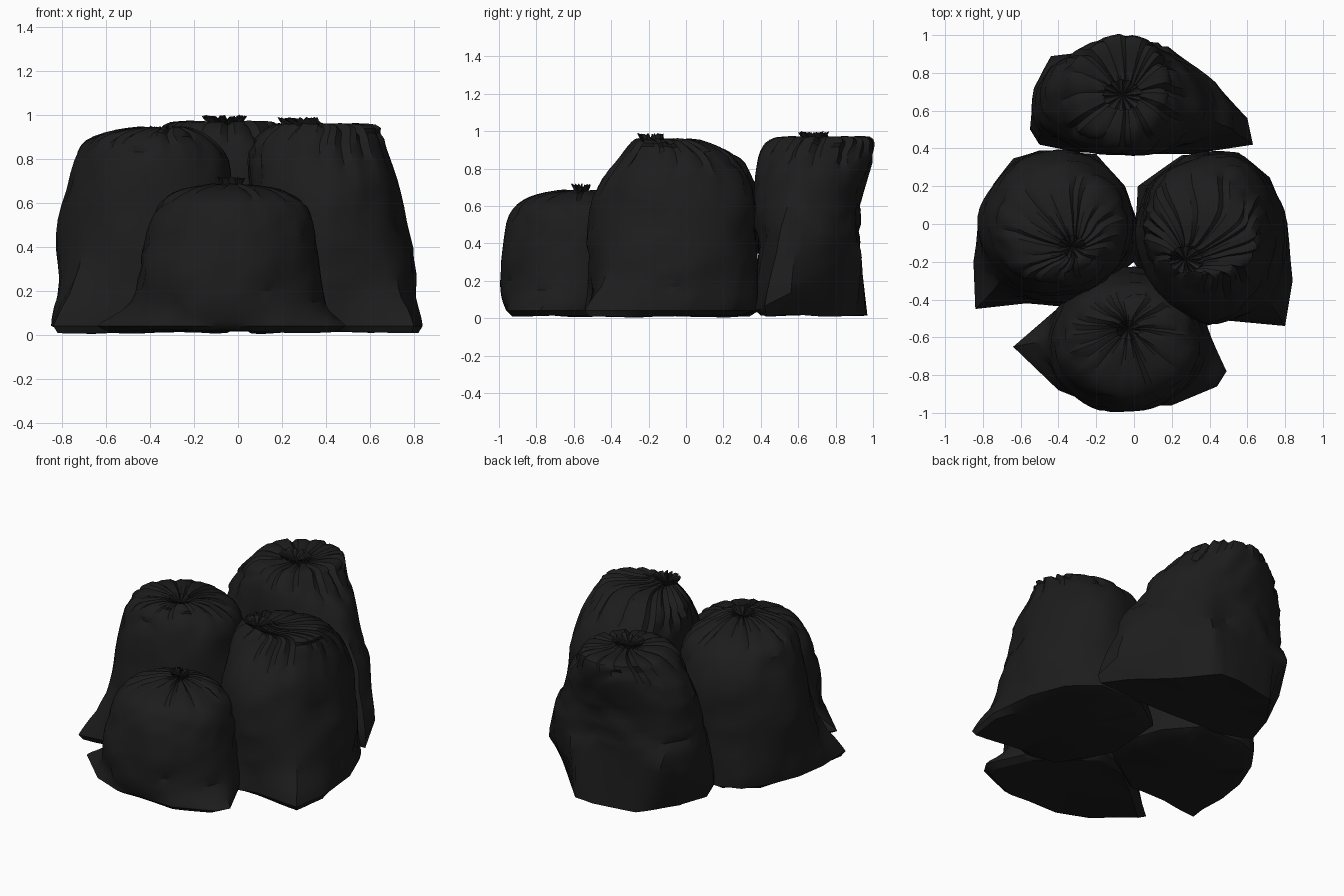
import bpy
import bmesh
import math
import random
from mathutils import Vector, noise

old = bpy.data.objects.get("Cube")
if old:
    bpy.data.objects.remove(old, do_unlink=True)

SEGMENTS = 56
STEPS = 4

plastic = bpy.data.materials.new("black_plastic")
plastic.use_nodes = True
black = (0.012, 0.012, 0.012, 1)
plastic.diffuse_color = black
shader = plastic.node_tree.nodes["Principled BSDF"]
shader.inputs["Base Color"].default_value = black
shader.inputs["Roughness"].default_value = 0.6


def outline_point(outline, centre, angle):
    """Where a ray from the centre meets an outline."""
    direction = Vector((math.cos(angle), math.sin(angle)))
    best = 0
    for i, corner in enumerate(outline):
        a = Vector(corner) - centre
        edge = Vector(outline[(i + 1) % len(outline)]) - centre - a
        det = direction.cross(edge)
        if abs(det) < 1e-9:
            continue
        distance, along = a.cross(edge) / det, a.cross(direction) / det
        if distance > 0 and -1e-6 <= along <= 1 + 1e-6:
            best = max(best, distance)
    return centre + direction * best


def trace(outline, centre, angles):
    """Sample an outline by angle, keeping its corners pointed."""
    points = [outline_point(outline, centre, a) for a in angles]
    for corner in outline:
        near = min(range(SEGMENTS), key=lambda i: (points[i] - Vector(corner)).length)
        points[near] = Vector(corner)
    return points


def catmull(a, b, c, d, t):
    return (b * 2 + (c - a) * t + (a * 2 - b * 5 + c * 4 - d) * t * t
            + (b * 3 - a - c * 3 + d) * t ** 3) / 2


def make_bag(name, seed, outline, rings, base=None, lift=0):
    """Loft a rim outline up through (z, x, y, rx, ry, rim share) rings.
    Lift raises the rim towards the back; base is the outline on the ground."""
    rng = random.Random(seed)
    offset = Vector((seed * 7.3, seed * 3.1, 0))
    centre = sum((Vector(p) for p in outline), Vector((0, 0))) / len(outline)
    angles = [math.tau * i / SEGMENTS for i in range(SEGMENTS)]
    rim = trace(outline, centre, angles)
    if base:
        ground = trace(base, centre, angles)
    else:
        ground = [p.lerp(centre, 0.1) for p in rim]

    front = min(p.y for p in rim)
    keys = [[p.to_3d() for p in ground],
            [Vector((p.x, p.y, 0.04 + lift * (p.y - front))) for p in rim]]
    for p in keys[0]:
        p.z = 0.012 + 0.02 * noise.noise(p * 3 + offset)
    for z, x, y, rx, ry, share in rings:
        keys.append([Vector((x + rx * math.cos(a), y + ry * math.sin(a), z)).lerp(
            Vector((p.x, p.y, z)), share) for a, p in zip(angles, rim)])

    # broad gathered folds of uneven depth around the neck
    pleat = []
    while len(pleat) < SEGMENTS:
        ridge = rng.uniform(0.1, 0.6)
        pleat += [rng.uniform(-1.4, -0.3), ridge] + [ridge * 0.6] * rng.randint(0, 3)
    rows = [keys[0]]
    last = len(keys) - 1
    for k in range(1, last):
        for s in range(STEPS):
            rows.append([catmull(keys[k - 1][i], keys[k][i], keys[k + 1][i],
                                 keys[min(k + 2, last)][i], s / STEPS)
                         for i in range(SEGMENTS)])
    rows.append(keys[last])

    bm = bmesh.new()
    top = rings[-1][0]
    loops = []
    for r, row in enumerate(rows):
        hub = sum(row, Vector()) / SEGMENTS
        rise = r / (len(rows) - 1)
        gather = max(0, rise - 0.4) / 0.6
        loop = []
        for i, p in enumerate(row):
            out = p - hub
            out.z = 0
            size = out.length
            # sharp valley creases and broad soft dents in the film
            fold = noise.noise(Vector((p.x * 2.5, p.y * 2.5, p.z * 6)) + offset)
            dent = noise.noise(p * 4 + offset)
            crease = max(0, 0.12 - abs(fold)) * 0.17
            body = min(1, max(0, r - 1) / 4)
            move = body * (dent * 0.025 - crease) * min(1, size * 4)
            move += pleat[i] * 0.14 * size * gather
            q = p + out.normalized() * move
            q.z += pleat[i] * 0.02 * gather
            q.z = min(max(q.z, 0), top + 0.015)
            loop.append(bm.verts.new(q))
        loops.append(loop)
    for low, high in zip(loops, loops[1:]):
        for i in range(SEGMENTS):
            j = (i + 1) % SEGMENTS
            bm.faces.new((low[i], low[j], high[j], high[i]))
    # slightly raised underside and sunken mouth
    for loop, shift, flip in ((loops[0], 0.015, True), (loops[-1], -0.03, False)):
        middle = sum((v.co for v in loop), Vector()) / SEGMENTS
        tip = bm.verts.new(middle + Vector((0, 0, shift)))
        for i in range(SEGMENTS):
            j = (i + 1) % SEGMENTS
            bm.faces.new((loop[j], loop[i], tip) if flip else (loop[i], loop[j], tip))
    bmesh.ops.recalc_face_normals(bm, faces=bm.faces)

    mesh = bpy.data.meshes.new(name)
    bm.to_mesh(mesh)
    bm.free()
    mesh.materials.append(plastic)
    obj = bpy.data.objects.new(name, mesh)
    bpy.context.collection.objects.link(obj)
    bpy.ops.object.select_all(action="DESELECT")
    obj.select_set(True)
    bpy.context.view_layer.objects.active = obj
    bpy.ops.object.shade_smooth_by_angle(angle=math.radians(32))


# small bag at the front, with two low pointed corner flaps
make_bag("front_bag", 1,
         [(-0.64, -0.65), (-0.4, -0.88), (-0.2, -0.96), (0.2, -0.96), (0.44, -0.86),
          (0.49, -0.78), (0.37, -0.52), (0.02, -0.24), (-0.2, -0.29), (-0.42, -0.46)],
         [(0.15, -0.04, -0.62, 0.42, 0.38, 0.12), (0.36, -0.04, -0.62, 0.4, 0.37, 0),
          (0.55, -0.03, -0.62, 0.35, 0.32, 0), (0.645, -0.03, -0.61, 0.26, 0.23, 0),
          (0.68, -0.03, -0.57, 0.1, 0.1, 0), (0.675, -0.03, -0.56, 0.04, 0.04, 0),
          (0.71, -0.03, -0.56, 0.06, 0.05, 0)])

# broad rounded bag on the right side of the pile
make_bag("right_bag", 2,
         [(-0.84, -0.45), (-0.85, -0.2), (-0.82, 0), (-0.74, 0.2), (-0.64, 0.34),
          (-0.5, 0.39), (-0.2, 0.37), (-0.05, 0.2), (0.02, 0), (0, -0.2),
          (-0.18, -0.35), (-0.33, -0.44), (-0.57, -0.42)],
         [(0.25, -0.41, -0.02, 0.41, 0.4, 0.35), (0.52, -0.41, 0, 0.4, 0.39, 0),
          (0.79, -0.4, -0.01, 0.345, 0.34, 0), (0.9, -0.4, -0.04, 0.26, 0.25, 0),
          (0.94, -0.35, -0.1, 0.11, 0.11, 0), (0.925, -0.33, -0.12, 0.05, 0.05, 0),
          (0.94, -0.33, -0.12, 0.07, 0.06, 0)],
         base=[(-0.82, -0.43), (-0.79, -0.1), (-0.68, 0.2), (-0.5, 0.34), (-0.2, 0.31),
               (-0.05, 0), (-0.1, -0.25), (-0.33, -0.41), (-0.57, -0.4)])

# tall bag on the left side, with its tuft leaning inward
make_bag("left_bag", 3,
         [(0.02, 0.2), (0, -0.2), (0.1, -0.4), (0.2, -0.53), (0.35, -0.55),
          (0.48, -0.51), (0.8, -0.54), (0.84, -0.3), (0.81, 0), (0.72, 0.23),
          (0.56, 0.37), (0.25, 0.36)],
         [(0.22, 0.41, -0.06, 0.4, 0.45, 0.35), (0.45, 0.4, -0.07, 0.38, 0.45, 0),
          (0.7, 0.39, -0.06, 0.34, 0.42, 0), (0.86, 0.37, -0.05, 0.31, 0.3, 0),
          (0.95, 0.39, -0.1, 0.23, 0.17, 0), (0.95, 0.32, -0.17, 0.08, 0.07, 0),
          (0.98, 0.27, -0.19, 0.09, 0.07, 0)],
         base=[(0.07, 0.15), (0.06, -0.2), (0.22, -0.47), (0.48, -0.49), (0.79, -0.52),
               (0.82, -0.3), (0.72, 0), (0.5, 0.29), (0.25, 0.31)])

# wide bag at the back, its rim rising to the rear above an undercut foot
make_bag("back_bag", 4,
         [(-0.55, 0.5), (-0.52, 0.72), (-0.43, 0.89), (-0.1, 0.93), (0.18, 0.94),
          (0.42, 0.75), (0.6, 0.56), (0.63, 0.42), (0.3, 0.37), (0, 0.37),
          (-0.3, 0.38), (-0.5, 0.42)],
         [(0.43, -0.05, 0.65, 0.48, 0.28, 0.55), (0.58, -0.07, 0.65, 0.44, 0.29, 0.3),
          (0.76, -0.08, 0.67, 0.4, 0.3, 0.1), (0.89, -0.08, 0.69, 0.32, 0.3, 0),
          (0.965, -0.07, 0.72, 0.23, 0.25, 0), (0.96, -0.05, 0.7, 0.08, 0.07, 0),
          (0.99, -0.06, 0.68, 0.1, 0.08, 0)],
         base=[(-0.5, 0.5), (-0.44, 0.7), (-0.28, 0.92), (0, 0.97), (0.13, 0.96),
               (0.38, 0.69), (0.62, 0.43), (0.3, 0.4), (-0.3, 0.41)], lift=0.5)
